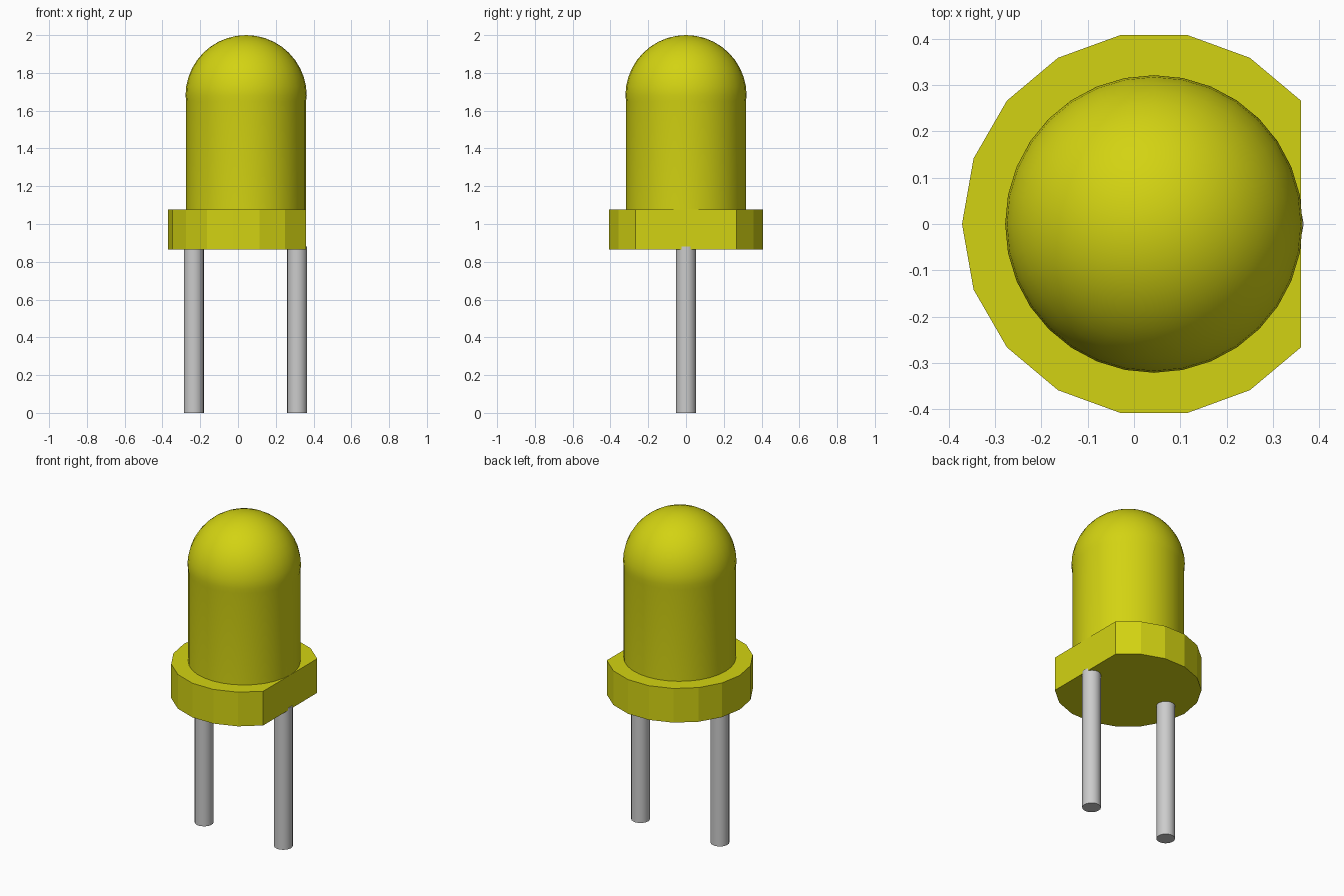
import bpy, bmesh
from math import sin, cos, pi, radians

cube = bpy.data.objects.get("Cube")
if cube:
    bpy.data.objects.remove(cube, do_unlink=True)

CX = 0.043  # axis of the lens and rim


def material(name, color):
    m = bpy.data.materials.new(name)
    m.use_nodes = True
    m.diffuse_color = color
    m.node_tree.nodes["Principled BSDF"].inputs["Base Color"].default_value = color
    return m


yellow = material("yellow plastic", (0.65, 0.65, 0.006, 1))
metal = material("grey metal", (0.6, 0.6, 0.6, 1))


def finish(bm, name, mat, smooth=None):
    bmesh.ops.recalc_face_normals(bm, faces=bm.faces)
    mesh = bpy.data.meshes.new(name)
    bm.to_mesh(mesh)
    bm.free()
    mesh.materials.append(mat)
    obj = bpy.data.objects.new(name, mesh)
    bpy.context.collection.objects.link(obj)
    if smooth:
        bpy.ops.object.select_all(action="DESELECT")
        obj.select_set(True)
        bpy.context.view_layer.objects.active = obj
        bpy.ops.object.shade_smooth_by_angle(angle=radians(smooth))
    return obj


def prism(name, outline, z0, z1, mat, smooth=None):
    bm = bmesh.new()
    face = bm.faces.new([bm.verts.new((x, y, z0)) for x, y in outline])
    top = bmesh.ops.extrude_face_region(bm, geom=[face])["geom"]
    verts = [g for g in top if isinstance(g, bmesh.types.BMVert)]
    bmesh.ops.translate(bm, verts=verts, vec=(0, 0, z1 - z0))
    return finish(bm, name, mat, smooth)


def arc(cx, r, degrees):
    return [(cx + r * cos(radians(a)), r * sin(radians(a))) for a in degrees]


# Lens: straight wall with a hemispherical cap, turned around its axis
R, Z_DOME, RINGS, SIDES = 0.321, 1.679, 10, 32
profile = [(0, 1.0), (0.317, 1.0), (0.317, Z_DOME - 0.03)]
profile += [(R * cos(i * pi / 2 / RINGS), Z_DOME + R * sin(i * pi / 2 / RINGS))
            for i in range(RINGS + 1)]
bm = bmesh.new()
verts = [bm.verts.new((CX + r, 0, z)) for r, z in profile]
edges = [bm.edges.new(pair) for pair in zip(verts, verts[1:])]
bmesh.ops.spin(bm, geom=verts + edges, cent=(CX, 0, 0), axis=(0, 0, 1),
               angle=2 * pi, steps=SIDES)
bmesh.ops.remove_doubles(bm, verts=bm.verts, dist=0.0005)
finish(bm, "lens", yellow, 40)

# Rim: faceted disc with one flat side
prism("rim", arc(CX, 0.414, range(40, 321, 20)), 0.865, 1.078, yellow)

# Two wire leads
for name, x in (("right_lead", -0.234), ("left_lead", 0.313)):
    prism(name, arc(x, 0.053, range(0, 360, 18)), 0, 0.88, metal, 40)
